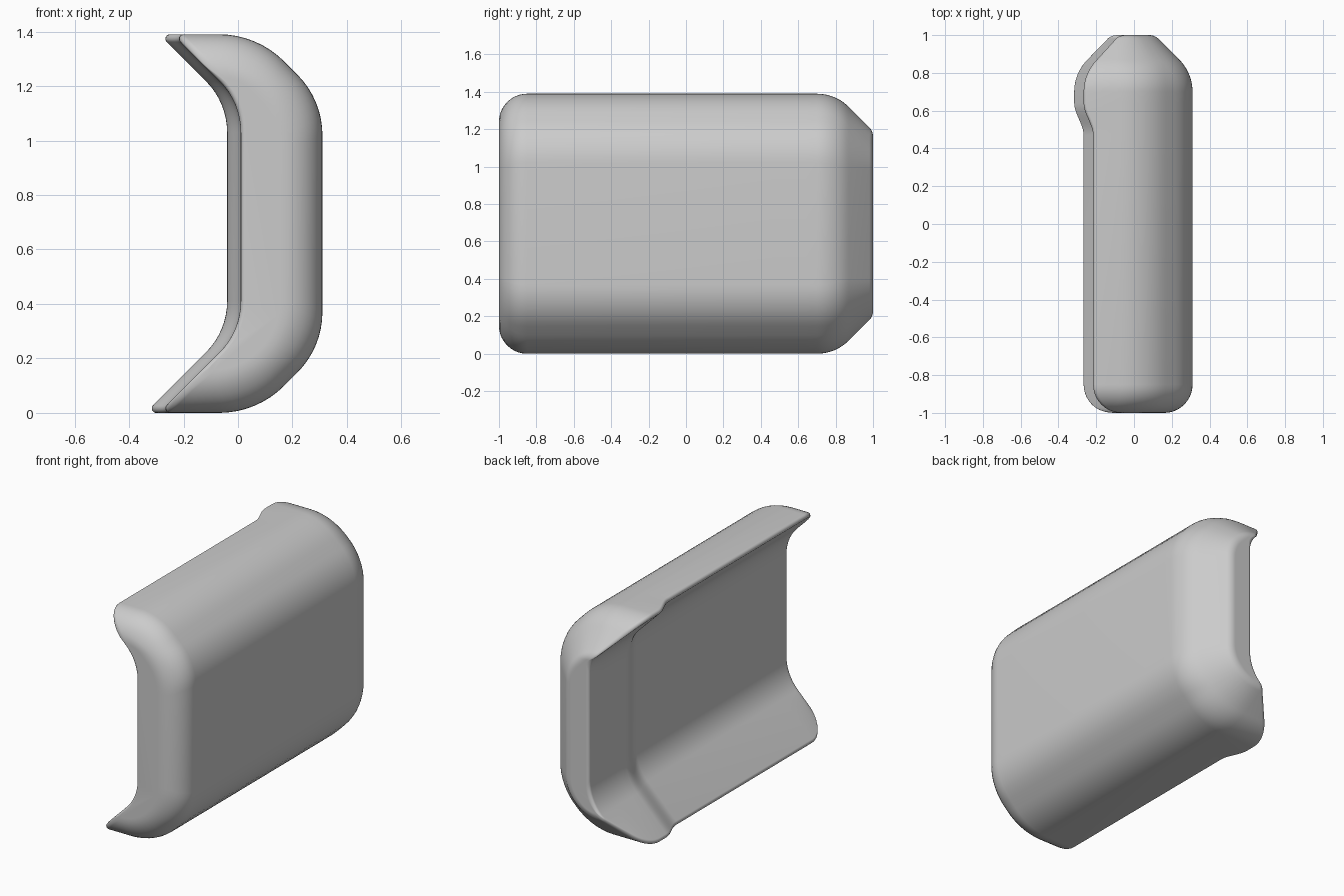
import bpy, bmesh, math
from mathutils import Vector

old = bpy.data.objects.get("Cube")
if old:
    bpy.data.objects.remove(old, do_unlink=True)

HEIGHT = 1.39


def rounded(corners, sizes, steps, closed):
    """Replace each corner by a circular arc whose tangent length is its size."""
    pts = [Vector(c) for c in corners]
    n = len(pts)
    out = []
    for i, p in enumerate(pts):
        if not closed and i in (0, n - 1):
            out.append(p)
            continue
        t = sizes[i]
        for j in (i - 1, (i + 1) % n):
            t = min(t, (pts[j] - p).length * sizes[i] / (sizes[i] + sizes[j]))
        u = (pts[i - 1] - p).normalized()
        v = (pts[(i + 1) % n] - p).normalized()
        w = math.sin(u.angle(v) / 2)
        a, b = p + u * t, p + v * t
        for k in range(steps + 1):
            s = k / steps
            c0, c1, c2 = (1 - s) ** 2, 2 * s * (1 - s) * w, s * s
            out.append((a * c0 + p * c1 + b * c2) / (c0 + c1 + c2))
    return out


def section(inset, lift):
    """C-shaped cross-section in x, z: outer side drawn in by inset, inner by lift."""
    k = inset * math.tan(math.pi / 8)
    top, low = HEIGHT - inset, inset
    side, shoulder = 0.31 - inset, 0.07 - k
    corners = [
        (1.15 - lift - top, top), (shoulder, top),
        (side, 1.15 - k), (side, 0.24 + k),
        (shoulder, low), (low - 0.29 - lift, low),
        (0.01 - lift, 0.30), (0.01 - lift, 1.14),
    ]
    sizes = [0.04, 0.14, 0.13, 0.13, 0.14, 0.04, 0.11, 0.11]
    return rounded(corners, sizes, 8, True)


def lift_at(y):
    """Inner step toward the back, plus a small round at both open ends."""
    s = min(max((y - 0.47) / 0.17, 0), 1)
    lift = 0.05 * s * s * (3 - 2 * s)
    r = 0.018
    gap = max(r - (1 - abs(y)), 0)
    return lift - (r - math.sqrt(max(r * r - gap * gap, 0)))


# Lengthwise path: rounded front end, straight body, tapered back end
path = rounded([(-1, 0.16), (-1, 0), (0.8, 0), (1, 0.2), (1, 0.23)],
               [0.001, 0.15, 0.10, 0.03, 0.001], 10, False)
stations = [(p.x, p.y) for p in path]
split = next(i for i, s in enumerate(stations) if s[0] > 0)
stations[split:split] = [(0.47 + 0.17 * i / 10, 0) for i in range(11)]

# Loft the shell
bm = bmesh.new()
rings = []
for y, inset in stations:
    rings.append([bm.verts.new((q.x, y, q.y)) for q in section(inset, lift_at(y))])
for a, b in zip(rings, rings[1:]):
    for i in range(len(a)):
        j = (i + 1) % len(a)
        bm.faces.new((a[i], a[j], b[j], b[i]))
bm.faces.new(rings[0])
bm.faces.new(rings[-1])
bmesh.ops.remove_doubles(bm, verts=bm.verts, dist=0.0003)
bmesh.ops.recalc_face_normals(bm, faces=bm.faces)
mesh = bpy.data.meshes.new("curved_shell")
bm.to_mesh(mesh)
bm.free()
shell = bpy.data.objects.new("curved_shell", mesh)
bpy.context.collection.objects.link(shell)

# Plain grey finish
grey = bpy.data.materials.new("light_grey")
grey.use_nodes = True
colour = (0.6, 0.6, 0.6, 1)
grey.diffuse_color = colour
grey.node_tree.nodes["Principled BSDF"].inputs["Base Color"].default_value = colour
mesh.materials.append(grey)

bpy.ops.object.select_all(action="DESELECT")
shell.select_set(True)
bpy.context.view_layer.objects.active = shell
bpy.ops.object.shade_smooth_by_angle(angle=math.radians(40))
